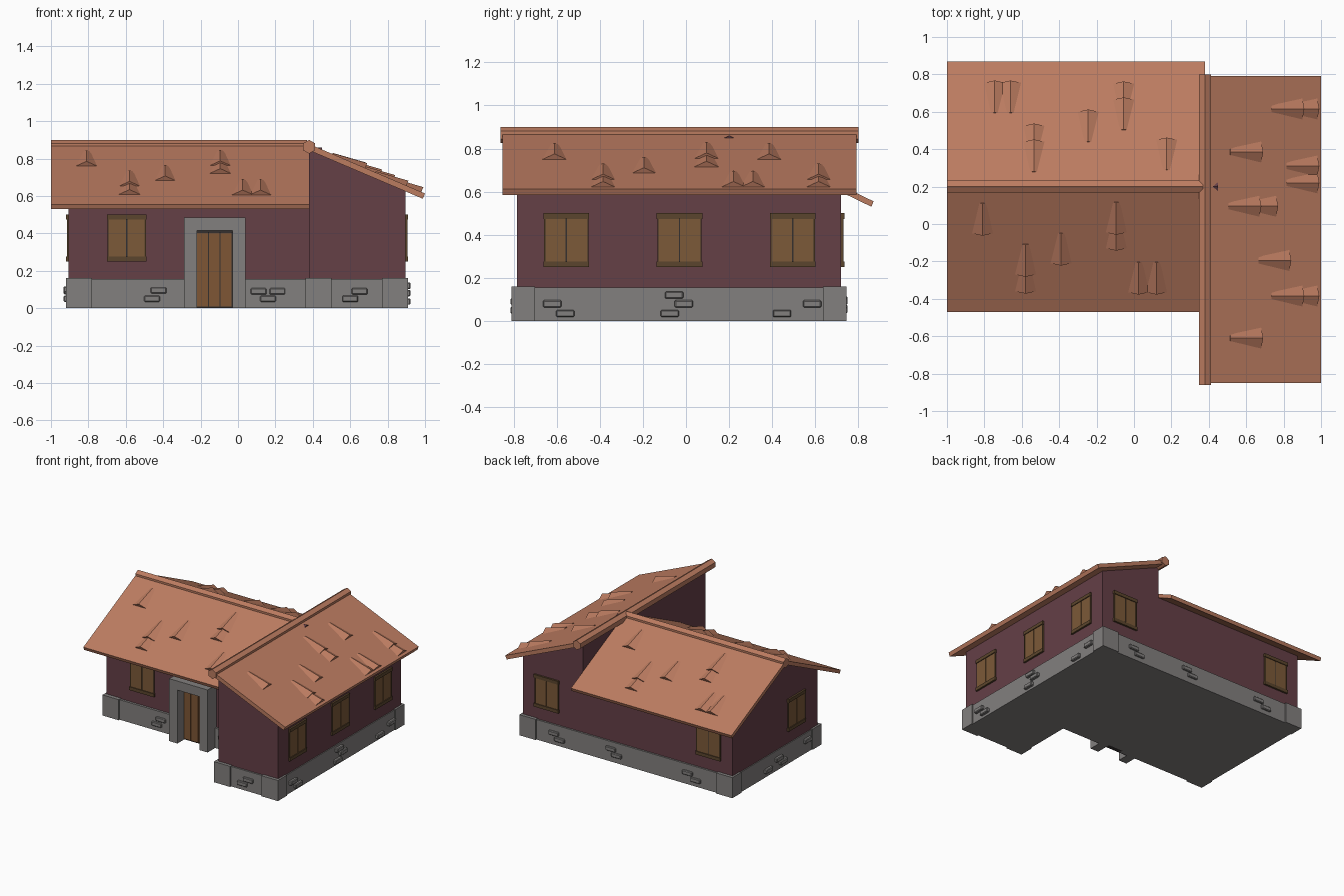
import bpy, bmesh
from math import sin, cos, pi
from mathutils import Vector

cube = bpy.data.objects.get("Cube")
if cube:
    bpy.data.objects.remove(cube, do_unlink=True)


def material(name, rgb):
    m = bpy.data.materials.new(name)
    m.use_nodes = True
    m.diffuse_color = (*rgb, 1)
    m.node_tree.nodes["Principled BSDF"].inputs["Base Color"].default_value = (*rgb, 1)
    return m


TERRACOTTA = material("terracotta", (0.50, 0.20, 0.118))
PLASTER = material("dark_red_plaster", (0.13, 0.05, 0.062))
STONE = material("grey_stone", (0.225, 0.215, 0.21))
SHUTTER = material("shutter_wood", (0.20, 0.10, 0.04))
FRAME = material("dark_frame_wood", (0.105, 0.06, 0.026))
DOOR = material("door_wood", (0.21, 0.093, 0.036))
SHADOW = material("dark_gap", (0.035, 0.03, 0.028))


def finish(name, bm, mat):
    bmesh.ops.recalc_face_normals(bm, faces=bm.faces[:])
    me = bpy.data.meshes.new(name)
    bm.to_mesh(me)
    bm.free()
    me.materials.append(mat)
    ob = bpy.data.objects.new(name, me)
    bpy.context.collection.objects.link(ob)
    return ob


def add_box(bm, lo, hi):
    lo, hi = Vector(lo), Vector(hi)
    vs = bmesh.ops.create_cube(bm, size=1)["verts"]
    for v in vs:
        v.co = [(lo[i] + hi[i]) / 2 + v.co[i] * (hi[i] - lo[i]) for i in range(3)]


def boxes(name, mat, spans):
    bm = bmesh.new()
    for lo, hi in spans:
        add_box(bm, lo, hi)
    return finish(name, bm, mat)


def prism(name, mat, profile, axis, a, b):
    """Extrude a profile of (horizontal, z) points along x or y."""
    bm = bmesh.new()
    vs = [bm.verts.new((a, p, z) if axis == "x" else (p, a, z)) for p, z in profile]
    face = bm.faces.new(vs)
    ext = bmesh.ops.extrude_face_region(bm, geom=[face])["geom"]
    step = Vector((b - a, 0, 0) if axis == "x" else (0, b - a, 0))
    bmesh.ops.translate(bm, vec=step, verts=[e for e in ext if isinstance(e, bmesh.types.BMVert)])
    return finish(name, bm, mat)


# Each facade: axis along it, coordinate of the wall plane, outward sign
SIDES = {"front": (0, -0.32, -1), "wing_front": (0, -0.785, -1), "back": (0, 0.72, 1),
         "right": (1, 0.895, 1), "left": (1, -0.905, -1)}


def on_wall(side, u, z, w, h, out, inner=-0.02):
    """Box span centred at u, z on a facade, standing out from the wall."""
    axis, plane, sign = SIDES[side]
    lo, hi = [0, 0, z - h / 2], [0, 0, z + h / 2]
    lo[axis], hi[axis] = u - w / 2, u + w / 2
    ends = sorted((plane + sign * inner, plane + sign * out))
    lo[1 - axis], hi[1 - axis] = ends
    return lo, hi


# Walls
prism("main_walls", PLASTER, [(-0.32, 0.14), (0.72, 0.14), (0.72, 0.605), (0.2, 0.86), (-0.32, 0.605)],
      "x", -0.905, 0.45)
prism("wing_walls", PLASTER, [(0.38, 0.14), (0.895, 0.14), (0.895, 0.635), (0.38, 0.86)],
      "y", -0.785, 0.72)

# Stone plinth with heavier corner blocks
boxes("plinth", STONE, [((-0.912, -0.338, 0), (0.6, 0.734, 0.155)),
                        ((0.37, -0.798, 0), (0.902, 0.734, 0.155))])
corners = []
for x, y, dx, dy in [(-0.92, -0.35, 1, 1), (-0.92, 0.745, 1, -1), (0.91, 0.745, -1, -1),
                     (0.91, -0.81, -1, 1), (0.36, -0.81, 1, 1)]:
    xs, ys = sorted((x, x + dx * 0.14)), sorted((y, y + dy * 0.11))
    corners.append(((xs[0], ys[0], 0), (xs[1], ys[1], 0.16)))
boxes("plinth_corners", STONE, corners)

# Exposed bricks in small groups on the plinth
BRICKS = {"front": [(-0.425, 0.095), (-0.46, 0.05), (0.11, 0.09), (0.21, 0.09), (0.16, 0.05)],
          "wing_front": [(0.65, 0.09), (0.6, 0.05)],
          "right": [(-0.62, 0.08), (-0.56, 0.035), (-0.055, 0.12), (-0.01, 0.08), (-0.075, 0.035),
                    (0.585, 0.08), (0.445, 0.035)],
          "back": [(0.57, 0.05), (0.62, 0.09), (0.13, 0.1), (0.08, 0.06), (-0.6, 0.05), (-0.53, 0.09)],
          "left": [(0.3, 0.05), (0.17, 0.09), (0.12, 0.05), (-0.18, 0.1)]}
for side, spots in BRICKS.items():
    ob = boxes(side + "_bricks", STONE, [on_wall(side, u, z, 0.085, 0.033, 0.028) for u, z in spots])
    bev = ob.modifiers.new("soft_edges", "BEVEL")
    bev.width, bev.segments = 0.005, 1

# Shuttered windows
WINDOWS = {"front": [-0.595], "right": [-0.555, -0.03, 0.495], "back": [-0.70, 0.69], "left": [-0.055]}
for side, centres in WINDOWS.items():
    for i, u in enumerate(centres):
        tag = f"{side}_window_{i + 1}_"
        boxes(tag + "backing", SHADOW, [on_wall(side, u, 0.375, 0.2, 0.21, 0.003)])
        boxes(tag + "shutters", SHUTTER,
              [on_wall(side, u + s * 0.049, 0.375, 0.092, 0.205, 0.008) for s in (-1, 1)])
        boxes(tag + "frame", FRAME,
              [on_wall(side, u + s * 0.099, 0.375, 0.008, 0.22, 0.01) for s in (-1, 1)]
              + [on_wall(side, u, z, 0.212, 0.026, 0.014) for z in (0.263, 0.487)])

# Door with deep stone surround
boxes("door_surround", STONE, [((-0.29, -0.43, 0), (-0.22, -0.31, 0.485)),
                               ((-0.03, -0.43, 0), (0.04, -0.31, 0.485)),
                               ((-0.22, -0.43, 0.415), (-0.03, -0.31, 0.485))])
boxes("door_backing", SHADOW, [((-0.22, -0.344, 0), (-0.03, -0.31, 0.415)),
                               ((-0.22, -0.36, 0.402), (-0.03, -0.31, 0.415))])
boxes("door_planks", DOOR, [((c - 0.029, -0.352, 0.008), (c + 0.029, -0.33, 0.402))
                            for c in (-0.189, -0.127, -0.065)])

# Roofs
prism("main_roof", TERRACOTTA, [(0.2, 0.882), (0.87, 0.555), (0.86, 0.53), (0.2, 0.85),
                                (-0.46, 0.53), (-0.47, 0.555)], "x", -1.0, 0.38)
prism("wing_roof", TERRACOTTA, [(0.37, 0.882), (1.0, 0.613), (0.988, 0.585), (0.37, 0.848)],
      "y", -0.85, 0.79)


def hexagon(c, z, r=0.037):
    return [(c + r * sin(k * pi / 3), z + r * cos(k * pi / 3)) for k in range(6)]


prism("main_ridge_beam", TERRACOTTA, hexagon(0.2, 0.863), "x", -1.0, 0.37)
prism("wing_ridge_beam", TERRACOTTA, hexagon(0.38, 0.863), "y", -0.86, 0.80)


# Raised ridge tiles scattered over the slopes
def tiles(name, spots, down, height, slope):
    down = Vector(down)
    across = Vector((-down.y, down.x, 0))
    uphill = (Vector((0, 0, slope)) - down).normalized()
    normal = (down * slope + Vector((0, 0, 1))).normalized()
    bm = bmesh.new()
    for x, y in spots:
        base = Vector((x, y, height(x, y)))
        rings = []
        for t, half, rise, sink in ((0, 0.056, 0.028, 0.0), (0.18, 0.032, 0.006, -0.006)):
            c = base + uphill * t
            rings.append([bm.verts.new(c + across * s * half + normal * n)
                          for s, n in ((-1, sink), (0, rise), (1, sink))])
        lo, hi = rings
        bm.faces.new(lo)
        bm.faces.new(hi)
        for k in range(3):
            j = (k + 1) % 3
            bm.faces.new((lo[k], lo[j], hi[j], hi[k]))
    finish(name, bm, TERRACOTTA)


def main_top(x, y):
    return 0.882 - abs(y - 0.2) * 0.488


def wing_top(x, y):
    return 0.882 - (x - 0.37) * 0.427


tiles("front_slope_tiles", [(-0.81, -0.05), (-0.58, -0.36), (-0.58, -0.27), (-0.39, -0.21), (-0.095, -0.13),
                            (-0.095, -0.045), (0.025, -0.365), (0.12, -0.365)], (0, -1, 0), main_top, 0.488)
tiles("back_slope_tiles", [(-0.745, 0.755), (-0.66, 0.755), (-0.535, 0.525), (-0.535, 0.44), (-0.245, 0.6),
                           (-0.055, 0.75), (-0.055, 0.665), (0.175, 0.45)], (0, 1, 0), main_top, 0.488)
tiles("wing_slope_tiles", [(0.68, 0.385), (0.98, 0.615), (0.9, 0.615), (0.98, 0.31), (0.98, 0.22), (0.76, 0.095),
                           (0.67, 0.095), (0.83, -0.195), (0.98, -0.385), (0.9, -0.385), (0.68, -0.61)],
      (1, 0, 0), wing_top, 0.427)
